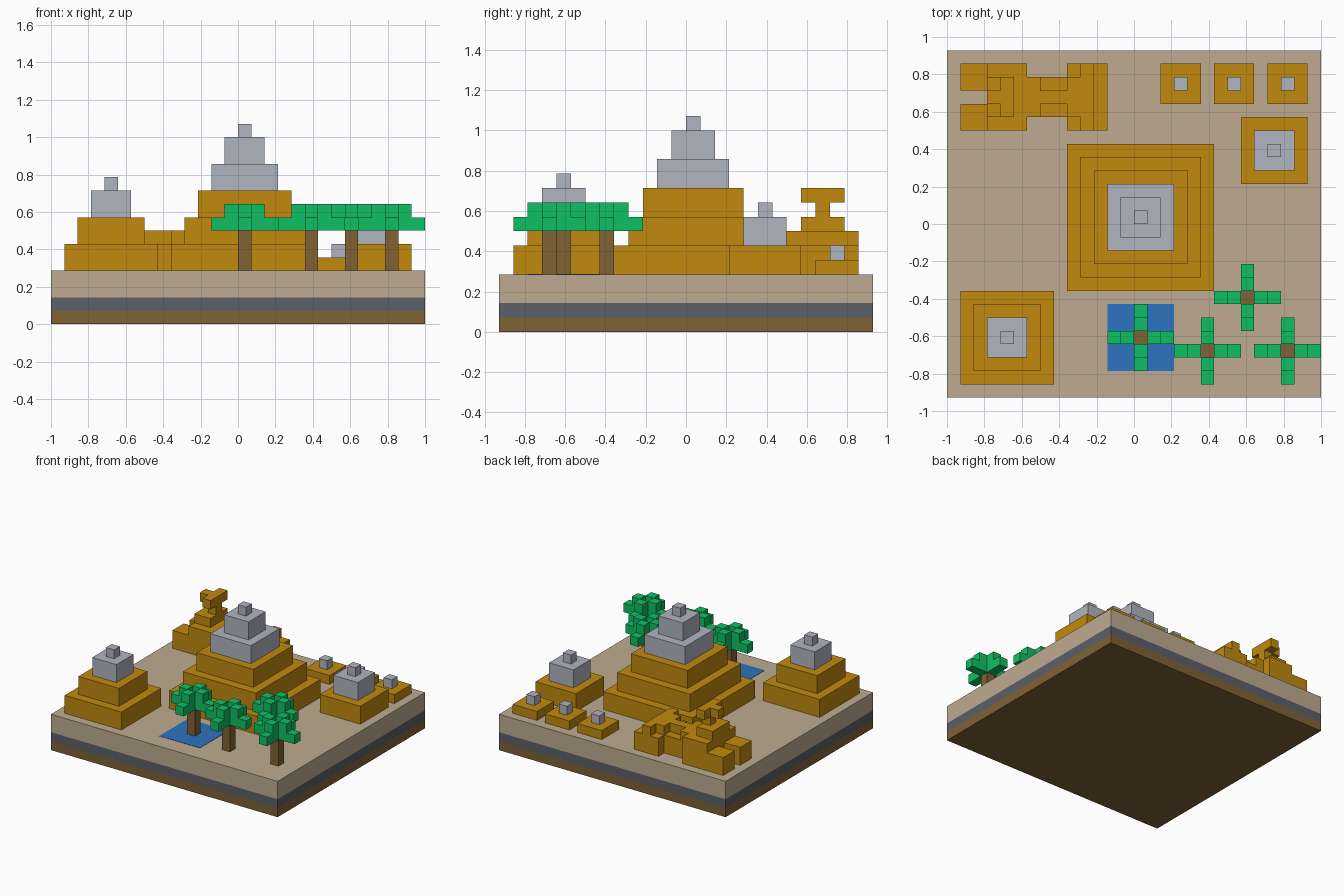
import bpy, bmesh

U = 1 / 14  # one block of the grid


def linear(c):
    c /= 255
    return c / 12.92 if c <= 0.04045 else ((c + 0.055) / 1.055) ** 2.4


def material(name, r, g, b):
    m = bpy.data.materials.new(name)
    col = (linear(r), linear(g), linear(b), 1)
    m.diffuse_color = col
    m.use_nodes = True
    m.node_tree.nodes["Principled BSDF"].inputs["Base Color"].default_value = col
    return m


def build(name, mat, boxes):
    """One object from boxes (x0, x1, y0, y1, z0, z1) in block units."""
    bm = bmesh.new()
    for x0, x1, y0, y1, z0, z1 in boxes:
        vs = bmesh.ops.create_cube(bm, size=1)["verts"]
        for v in vs:
            v.co = ((x1 if v.co.x > 0 else x0) * U,
                    (y1 if v.co.y > 0 else y0) * U,
                    (z1 if v.co.z > 0 else z0) * U)
    me = bpy.data.meshes.new(name)
    bm.to_mesh(me)
    bm.free()
    me.materials.append(mat)
    ob = bpy.data.objects.new(name, me)
    bpy.context.collection.objects.link(ob)
    return ob


cube = bpy.data.objects.get("Cube")
if cube:
    bpy.data.objects.remove(cube, do_unlink=True)

sand = material("sand", 191, 171, 145)
stone = material("dark stone", 91, 96, 104)
brown = material("brown", 128, 98, 53)
gold = material("gold", 193, 138, 14)
silver = material("silver", 176, 181, 191)
water = material("water blue", 44, 116, 192)
leaf = material("leaf green", 14, 192, 100)

# Layered ground
for name, mat, z0, z1 in (("soil_layer", brown, 0, 1),
                          ("stone_layer", stone, 1, 2),
                          ("sand_layer", sand, 2, 4)):
    build(name, mat, [(-14, 14, -13, 13, z0, z1)])

# Pool, a thin plate on the sand
build("pool", water, [(-2, 3, -11, -6, 3.95, 4.03)])


# Stepped pyramids: each tier is inset by one block from the one below
def pyramid(name, x, y, size, gold_heights, cap_heights, insets):
    z = 4
    tiers = []
    for h, i in zip(gold_heights + cap_heights, insets):
        tiers.append((x + i, x + size - i, y + i, y + size - i, z, z + h))
        z += h
    n = len(gold_heights)
    build(name + "_steps", gold, tiers[:n])
    build(name + "_cap", silver, tiers[n:])


pyramid("great_pyramid", -5, -5, 11, [2, 2, 2], [2, 2, 1], range(6))
pyramid("front_pyramid", -13, -12, 7, [2, 2], [2, 1], range(4))
pyramid("side_pyramid", 8, 3, 5, [2], [2, 1], range(3))
for n, px in enumerate((2, 6, 10), 1):
    pyramid(f"small_pyramid_{n}", px, 9, 3, [1], [1], range(2))

# Palm trees: a trunk with four drooping two-block fronds
for n, (tx, ty) in enumerate(((0, -9), (5, -10), (8, -6), (11, -10)), 1):
    build(f"palm_trunk_{n}", brown, [(tx, tx + 1, ty, ty + 1, 4, 8)])
    fronds = []
    for dx, dy in ((1, 0), (-1, 0), (0, 1), (0, -1)):
        for k, top in ((1, 9), (2, 8)):
            fx, fy = tx + k * dx, ty + k * dy
            fronds.append((fx, fx + 1, fy, fy + 1, 7, top))
    build(f"palm_fronds_{n}", leaf, fronds)

# Reclining statue facing -x
build("statue_paws", gold, [(-13, -11, 7, 9, 4, 6), (-13, -11, 10, 12, 4, 6)])
build("statue_chest", gold, [(-11, -8, 7, 12, 4, 7), (-11, -9, 8, 11, 7, 8)])
build("statue_body", gold, [(-8, -5, 8, 11, 4, 6), (-8, -7, 8, 11, 6, 7),
                            (-7, -5, 9, 10, 6, 7)])
build("statue_haunches", gold, [(-5, -2, 7, 12, 4, 6), (-5, -3, 8, 11, 6, 7),
                                (-4, -3, 7, 8, 6, 7), (-4, -3, 11, 12, 6, 7)])
build("statue_head", gold, [(-10, -9, 9, 10, 8, 9), (-10, -9, 8, 11, 9, 10),
                            (-11, -10, 9, 10, 9, 10)])
